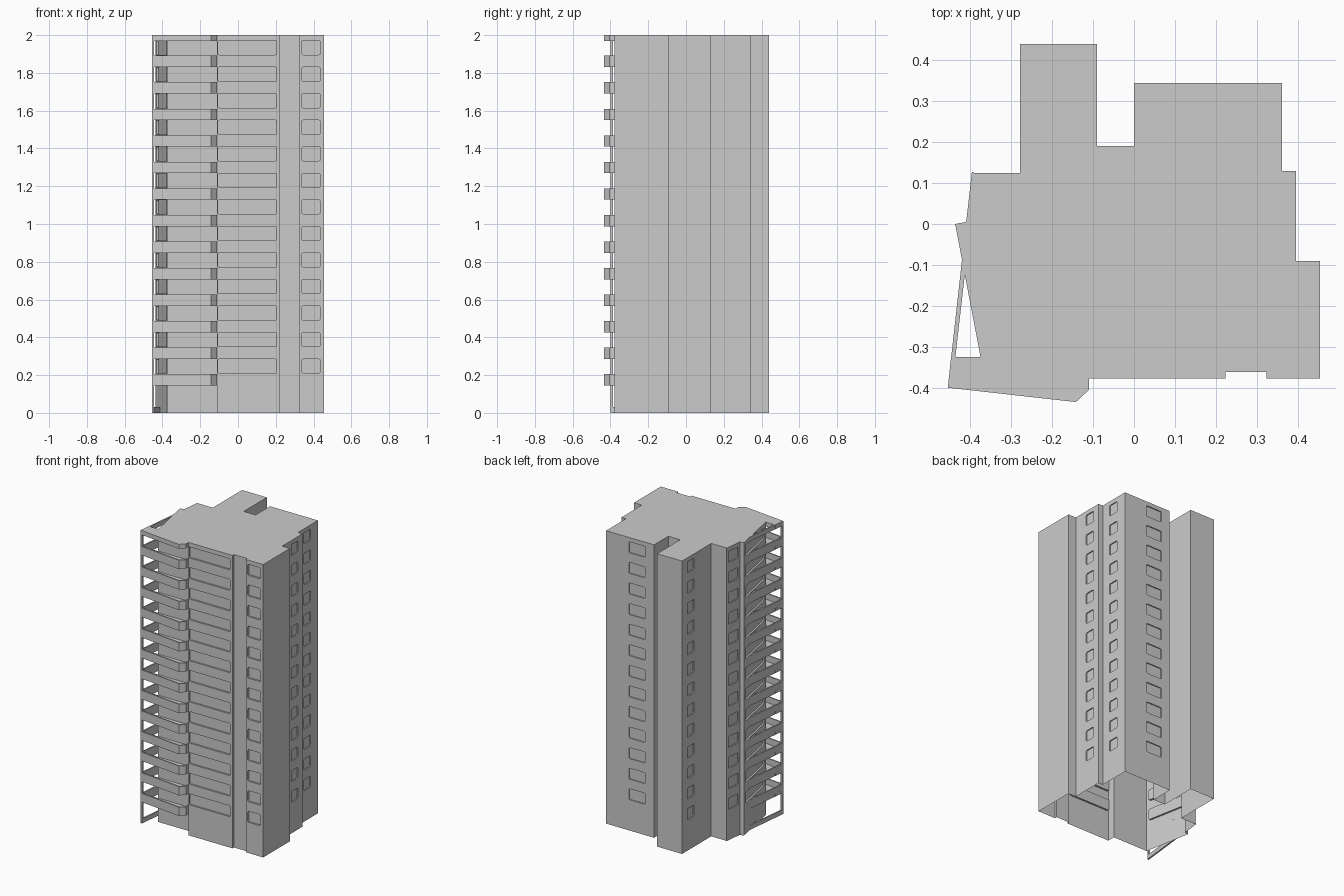
import bpy, bmesh, math
from mathutils import Vector

if "Cube" in bpy.data.objects:
    bpy.data.objects.remove(bpy.data.objects["Cube"])

FLOORS, STEP = 13, 0.1405


def mesh_object(name, bm):
    bmesh.ops.recalc_face_normals(bm, faces=bm.faces)
    me = bpy.data.meshes.new(name)
    bm.to_mesh(me)
    bm.free()
    ob = bpy.data.objects.new(name, me)
    bpy.context.collection.objects.link(ob)
    return ob


def prism(bm, pts, offset):
    """Closed solid from a planar outline swept by an offset vector."""
    a = [bm.verts.new(p) for p in pts]
    b = [bm.verts.new(Vector(p) + Vector(offset)) for p in pts]
    bm.faces.new(a)
    bm.faces.new(b)
    for i in range(len(a)):
        j = (i + 1) % len(a)
        bm.faces.new((a[i], a[j], b[j], b[i]))


def slab(bm, outline, z0, z1):
    prism(bm, [(x, y, z0) for x, y in outline], (0, 0, z1 - z0))


def window(bm, p, q, z0, z1, depth, r=0.008):
    """Rounded window cutter between plan points p and q on a wall."""
    p, q = Vector((*p, 0)), Vector((*q, 0))
    along = (q - p).normalized()
    out = Vector((along.y, -along.x, 0))
    w = (q - p).length
    pts = []
    for cx, cz, start in ((w - r, z1 - r, 0), (r, z1 - r, 90), (r, z0 + r, 180), (w - r, z0 + r, 270)):
        for k in range(3):
            t = math.radians(start + 45 * k)
            pts.append(p + along * (cx + r * math.cos(t)) - out * depth
                       + Vector((0, 0, cz + r * math.sin(t))))
    prism(bm, pts, out * (depth + 0.006))


# Tower body
plan = [(-0.375, -0.325), (-0.11, -0.325), (-0.11, -0.378), (0.223, -0.378),
        (0.223, -0.362), (0.324, -0.362), (0.324, -0.378), (0.455, -0.378),
        (0.455, -0.09), (0.396, -0.09), (0.396, 0.13), (0.362, 0.13),
        (0.362, 0.345), (0, 0.345), (0, 0.19), (-0.09, 0.19), (-0.09, 0.44),
        (-0.278, 0.44), (-0.278, 0.125), (-0.39, 0.125), (-0.396, 0.128),
        (-0.41, 0.005), (-0.437, 0)]
bm = bmesh.new()
slab(bm, plan, 0, 2)
tower = mesh_object("tower_body", bm)

# Window recesses: start, end (wall on the left of travel), depth
recesses = [((-0.106, -0.378), (0.205, -0.378), 0.012),
            ((0.338, -0.378), (0.435, -0.378), 0.012),
            ((0.396, 0.01), (0.396, 0.08), 0.007),
            ((0.362, 0.195), (0.362, 0.267), 0.007),
            ((0.19, 0.345), (0.067, 0.345), 0.007),
            ((-0.278, 0.38), (-0.278, 0.31), 0.007),
            ((-0.398, 0.11), (-0.4083, 0.02), 0.007),
            ((-0.432, -0.027), (-0.38, -0.30), 0.012)]
bm = bmesh.new()
for i in range(FLOORS):
    for p, q, d in recesses:
        window(bm, p, q, 0.21 + i * STEP, 0.285 + i * STEP, d)
cutter = mesh_object("window_cutter", bm)
mod = tower.modifiers.new("windows", 'BOOLEAN')
mod.operation = 'DIFFERENCE'
mod.solver = 'EXACT'
mod.object = cutter
deps = bpy.context.evaluated_depsgraph_get()
bm = bmesh.new()
bm.from_mesh(bpy.data.meshes.new_from_object(tower.evaluated_get(deps)))
tower.modifiers.clear()
bpy.data.objects.remove(cutter)

# The tower is a shell with an open underside
under = [f for f in bm.faces if all(v.co.z < 1e-4 for v in f.verts)]
bmesh.ops.delete(bm, geom=under, context='FACES')
bm.to_mesh(tower.data)
bm.free()

# Wraparound balconies: thin floor with a parapet reaching back to the side wall
deck = [(-0.447, -0.325), (-0.455, -0.40), (-0.142, -0.435), (-0.11, -0.405), (-0.11, -0.325)]
outer = [(-0.42, -0.085), (-0.455, -0.40), (-0.142, -0.435), (-0.11, -0.405), (-0.11, -0.376)]
inner = [(-0.413, -0.12), (-0.445, -0.392), (-0.145, -0.426), (-0.119, -0.401), (-0.119, -0.376)]
side_beam = [(-0.42, -0.085), (-0.455, -0.40), (-0.445, -0.40), (-0.413, -0.12)]
bm = bmesh.new()
for i in range(FLOORS):
    z = 0.145 + i * STEP
    slab(bm, deck, z, z + 0.018)
    slab(bm, outer + inner[::-1], z, z + 0.06)
mesh_object("balconies", bm)

# Roof overhang above the top balcony
bm = bmesh.new()
slab(bm, deck, 1.97, 2)
slab(bm, side_beam, 1.97, 2)
mesh_object("roof_overhang", bm)

# Corner post and ground beam of the side frame
bm = bmesh.new()
slab(bm, [(-0.455, -0.40), (-0.445, -0.401), (-0.4435, -0.387), (-0.4535, -0.386)], 0, 2)
slab(bm, side_beam, 0, 0.03)
mesh_object("corner_frame", bm)
